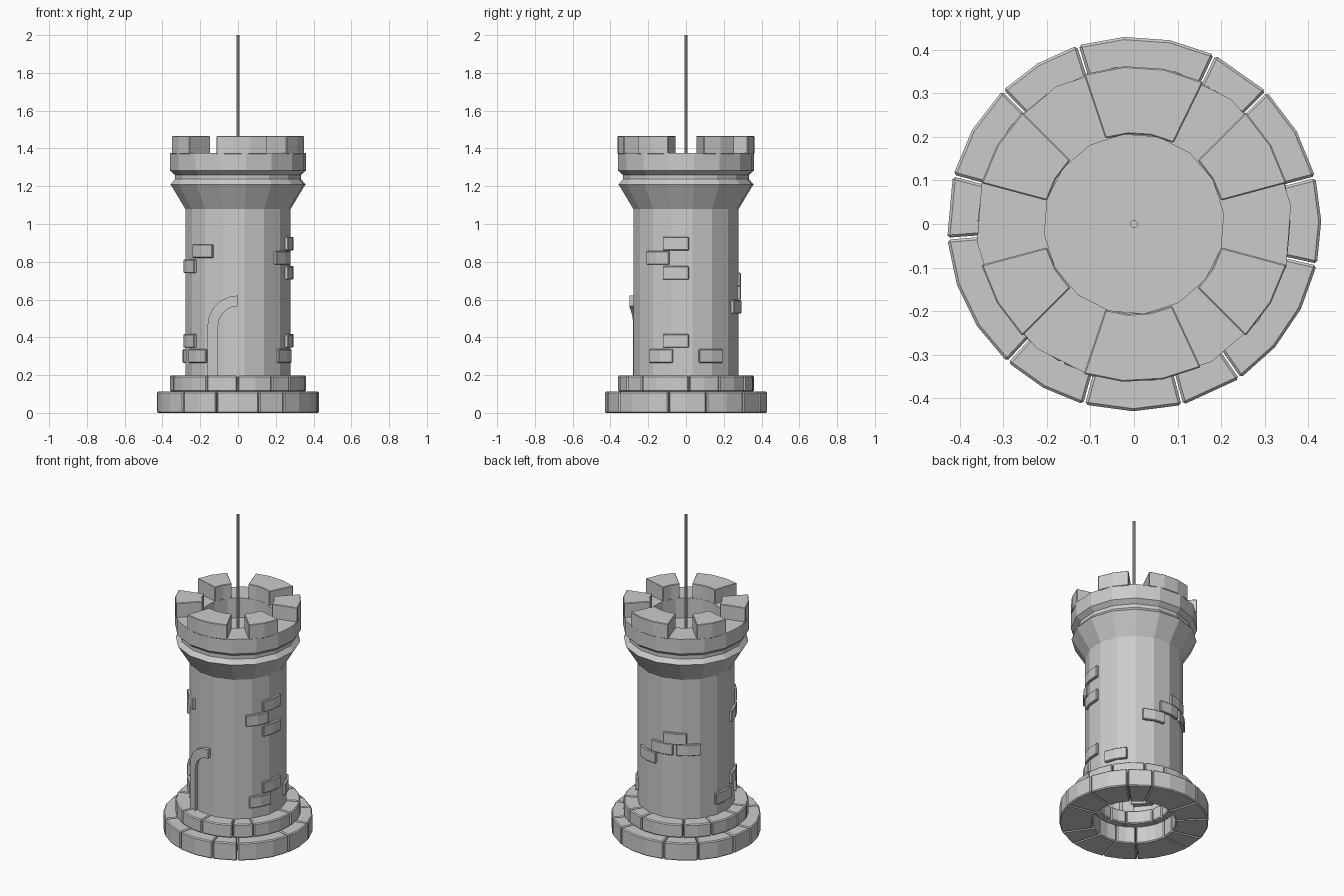
import bpy, bmesh
from math import sin, cos, radians, sqrt, pi

if "Cube" in bpy.data.objects:
    bpy.data.objects.remove(bpy.data.objects["Cube"])


def finish(bm, name, bevel=0.0):
    bmesh.ops.recalc_face_normals(bm, faces=bm.faces)
    me = bpy.data.meshes.new(name)
    bm.to_mesh(me)
    bm.free()
    ob = bpy.data.objects.new(name, me)
    bpy.context.collection.objects.link(ob)
    if bevel:
        m = ob.modifiers.new("bevel", 'BEVEL')
        m.width = bevel
        m.segments = 1
        m.limit_method = 'ANGLE'
        m.angle_limit = radians(40)
    return ob


def sweep(bm, sections):
    """Join four-point sections into a closed bar."""
    rows = [[bm.verts.new(p) for p in s] for s in sections]
    for a, b in zip(rows, rows[1:]):
        for i in range(4):
            j = (i + 1) % 4
            bm.faces.new((a[i], a[j], b[j], b[i]))
    bm.faces.new(rows[0])
    bm.faces.new(rows[-1])


def block(bm, a0, a1, r0, r1, z0, z1, step=14.5):
    """Curved block between two angles (degrees)."""
    n = max(1, round((a1 - a0) / step))
    sections = []
    for i in range(n + 1):
        t = radians(a0 + (a1 - a0) * i / n)
        sections.append([(r * cos(t), r * sin(t), z)
                         for r, z in ((r0, z0), (r1, z0), (r1, z1), (r0, z1))])
    sweep(bm, sections)


# Stepped base: two rings of uneven stones, pattern repeats three times
joints, a = [], -132.5
for span in (27, 30.5, 19.5, 43) * 3:
    joints.append((a, a + span))
    a += span
for name, turn, r0, r1, z0, z1 in (("base_lower_stones", 0, 0.24, 0.43, 0, 0.112),
                                   ("base_upper_stones", 15, 0.205, 0.36, 0.112, 0.197)):
    bm = bmesh.new()
    for a0, a1 in joints:
        block(bm, a0 + turn + 0.3, a1 + turn - 0.3, r0, r1, z0, z1)
    finish(bm, name, 0.006)

# Shaft, flared crown and sunken roof floor: one 16-sided lathe
profile = [(0.281, 0.15), (0.281, 1.08), (0.36, 1.21), (0.336, 1.237), (0.336, 1.26),
           (0.363, 1.283), (0.363, 1.375), (0.207, 1.375), (0.207, 1.25)]
N = 16
bm = bmesh.new()
rings = [[bm.verts.new((r * cos(radians(6.9) + 2 * pi * i / N),
                        r * sin(radians(6.9) + 2 * pi * i / N), z)) for i in range(N)]
         for r, z in profile]
for lo, hi in zip(rings, rings[1:]):
    for i in range(N):
        j = (i + 1) % N
        bm.faces.new((lo[i], lo[j], hi[j], hi[i]))
bm.faces.new(rings[-1])
finish(bm, "tower_shaft")

# Battlements
bm = bmesh.new()
for a0, a1 in ((-165, -135), (-108.5, -65), (-45, -15), (15, 45), (64, 108.5), (135, 165)):
    block(bm, a0, a1, 0.207, 0.363, 1.37, 1.465)
finish(bm, "battlements", 0.003)

# Raised wall bricks: centre angle, bottom height
bricks = [(-11, 0.86), (-32, 0.785), (-11, 0.705),
          (-11, 0.345), (-28, 0.265), (28, 0.265),
          (112, 0.67), (128, 0.6), (96, 0.6), (74, 0.525),
          (228, 0.82), (203, 0.74), (203, 0.345), (220, 0.265), (175, 0.265)]
bm = bmesh.new()
for c, z in bricks:
    block(bm, c - 14, c + 14, 0.25, 0.294, z, z + 0.072)
finish(bm, "wall_bricks", 0.004)

# Half door arch following the curved wall
def wall_y(x, out):
    return -sqrt(0.28 ** 2 - x * x) - out

path = [(-1, 0, 0.19)] + [(-cos(radians(t)), sin(radians(t)), 0.46) for t in range(0, 91, 18)]
sections = []
for dx, dz, zc in path:
    (xo, zo), (xi, zi) = [(dx * r, zc + dz * r) for r in (0.162, 0.105)]
    sections.append([(xo, wall_y(xo, -0.03), zo), (xo, wall_y(xo, 0.02), zo),
                     (xi, wall_y(xi, 0.02), zi), (xi, wall_y(xi, -0.03), zi)])
bm = bmesh.new()
sweep(bm, sections)
finish(bm, "door_arch")

# Flagpole
bpy.ops.mesh.primitive_cylinder_add(vertices=10, radius=0.009, depth=0.76, location=(0, 0, 1.62))
bpy.context.object.name = "flagpole"
